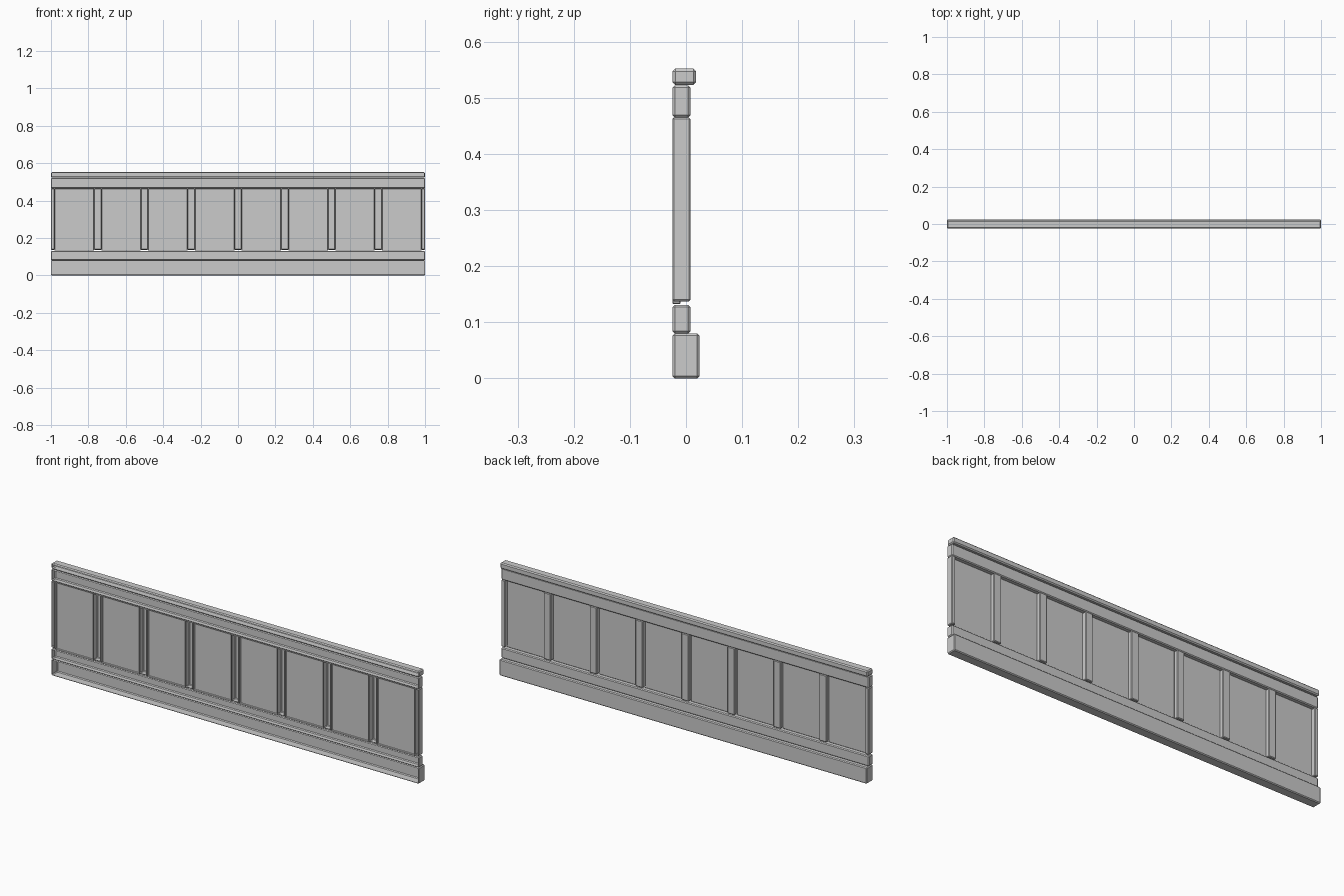
import bpy, bmesh
from mathutils import Vector

if "Cube" in bpy.data.objects:
    bpy.data.objects.remove(bpy.data.objects["Cube"])


def shell(name, x0, x1, y1, z0, z1, chamfer=0.004):
    """Chamfered box, open on the wall side (-y)."""
    y0 = -0.024
    bm = bmesh.new()
    bmesh.ops.create_cube(bm, size=1)
    size = Vector((x1 - x0, y1 - y0, z1 - z0))
    mid = Vector((x0 + x1, y0 + y1, z0 + z1)) / 2
    for v in bm.verts:
        v.co = Vector(a * b for a, b in zip(v.co, size)) + mid
    bmesh.ops.bevel(bm, geom=bm.edges[:], offset=chamfer, segments=1,
                    affect='EDGES', profile=0.5)
    bm.normal_update()
    back = [f for f in bm.faces if f.normal.y < -0.99]
    bmesh.ops.delete(bm, geom=back, context='FACES')
    mesh = bpy.data.meshes.new(name)
    bm.to_mesh(mesh)
    bm.free()
    obj = bpy.data.objects.new(name, mesh)
    bpy.context.collection.objects.link(obj)
    return obj


# Horizontal mouldings
shell("baseboard", -1, 1, 0.024, 0.0, 0.08)
shell("lower_rail", -1, 1, 0.008, 0.08, 0.131)
shell("upper_rail", -1, 1, 0.008, 0.465, 0.522)
shell("cap_rail", -1, 1, 0.018, 0.523, 0.552, 0.005)

# Stiles: full width inside, half width at both ends
count, half = 8, 0.02
pitch = 2 / count
for i in range(count + 1):
    x = -1 + i * pitch
    shell("stile", max(x - half, -1), min(x + half, 1), 0.008, 0.137, 0.465, 0.003)

# Recessed panels between the stiles
for i in range(count):
    x = -1 + i * pitch
    shell("panel", x + half, x + pitch - half, -0.01, 0.132, 0.465, 0.002)
